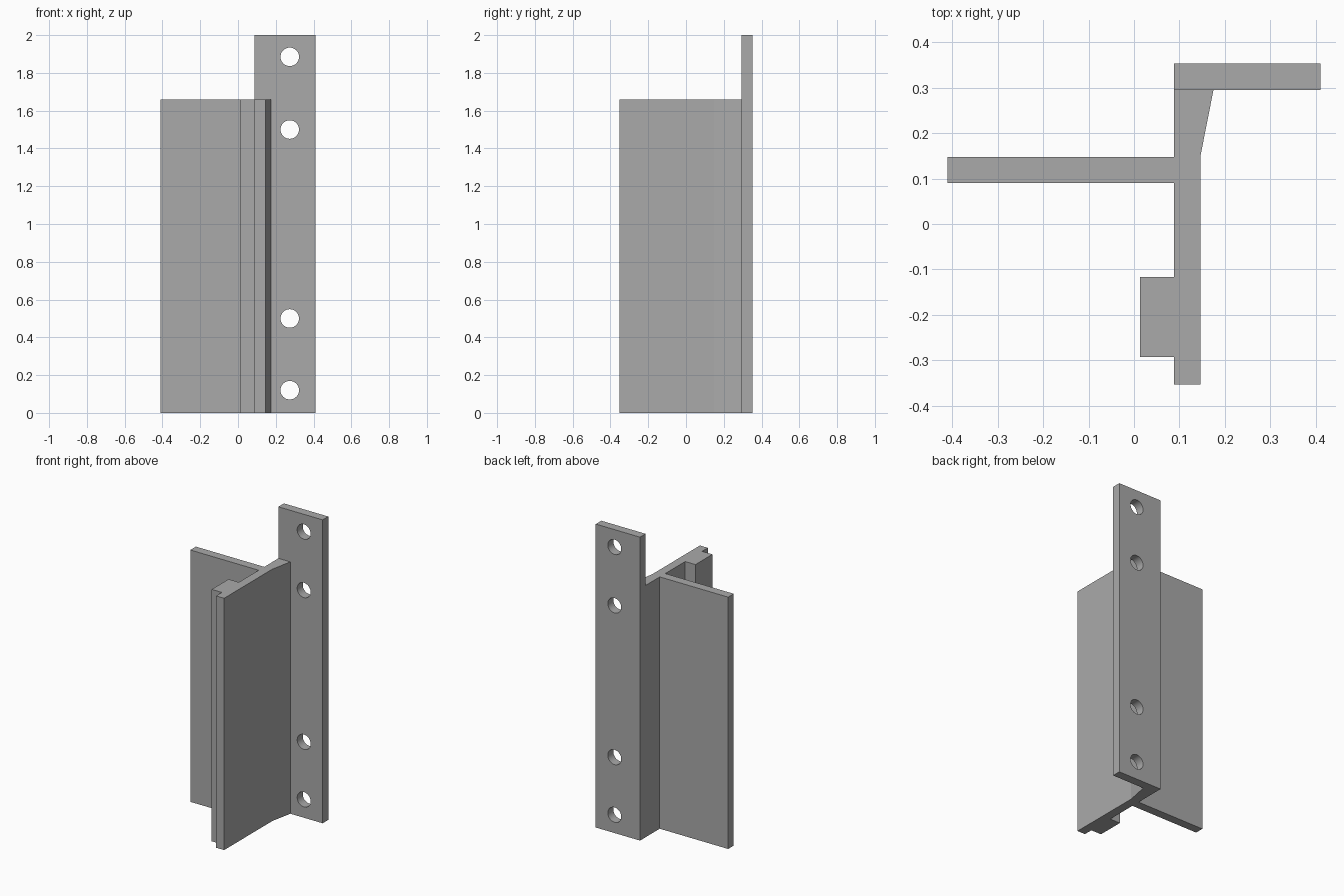
import bpy
import bmesh
from mathutils import Matrix

cube = bpy.data.objects.get("Cube")
if cube:
    bpy.data.objects.remove(cube, do_unlink=True)

grey = bpy.data.materials.new("plain grey")
grey.use_nodes = True
COLOUR = (0.4, 0.4, 0.4, 1)
grey.diffuse_color = COLOUR
grey.node_tree.nodes["Principled BSDF"].inputs["Base Color"].default_value = COLOUR


def add_object(name, bm):
    bmesh.ops.recalc_face_normals(bm, faces=bm.faces)
    mesh = bpy.data.meshes.new(name)
    bm.to_mesh(mesh)
    bm.free()
    mesh.materials.append(grey)
    obj = bpy.data.objects.new(name, mesh)
    bpy.context.collection.objects.link(obj)
    return obj


def extrude_profile(name, points, height):
    """Raise a plan outline from the ground to the given height."""
    bm = bmesh.new()
    face = bm.faces.new([bm.verts.new((x, y, 0)) for x, y in points])
    top = bmesh.ops.extrude_face_region(bm, geom=[face])["geom"]
    verts = [v for v in top if isinstance(v, bmesh.types.BMVert)]
    bmesh.ops.translate(bm, verts=verts, vec=(0, 0, height))
    return add_object(name, bm)


def combine(target, tool, operation):
    mod = target.modifiers.new(operation.lower(), "BOOLEAN")
    mod.operation = operation
    mod.solver = "EXACT"
    mod.object = tool
    bpy.context.view_layer.objects.active = target
    bpy.ops.object.modifier_apply(modifier=mod.name)
    bpy.data.objects.remove(tool, do_unlink=True)


# Key plan positions
WEB_L, WEB_R = 0.088, 0.146
PLATE_FRONT, PLATE_BACK = 0.295, 0.353
FIN_FRONT, FIN_BACK = 0.09, 0.148
SIDE = 0.411

# Web with side fin, raised pad and flared root
body = extrude_profile("web_and_fin", [
    (WEB_L, -PLATE_BACK), (WEB_R, -PLATE_BACK), (WEB_R, FIN_BACK),
    (0.175, PLATE_FRONT), (WEB_L, PLATE_FRONT), (WEB_L, FIN_BACK),
    (-SIDE, FIN_BACK), (-SIDE, FIN_FRONT), (WEB_L, FIN_FRONT),
    (WEB_L, -0.117), (0.013, -0.117), (0.013, -0.293), (WEB_L, -0.293),
], 1.66)

# Tall mounting plate
bracket = extrude_profile("mounting_bracket", [
    (WEB_L, PLATE_FRONT), (SIDE, PLATE_FRONT),
    (SIDE, PLATE_BACK), (WEB_L, PLATE_BACK),
], 2)

# Four screw holes
bm = bmesh.new()
for z in (0.12, 0.5, 1.5, 1.885):
    place = Matrix.Translation((0.274, 0.324, z)) @ Matrix.Rotation(1.570796, 4, "X")
    bmesh.ops.create_cone(bm, cap_ends=True, segments=48, radius1=0.049,
                          radius2=0.049, depth=0.2, matrix=place)
cutter = add_object("hole_cutter", bm)
cutter.hide_render = True
combine(bracket, cutter, "DIFFERENCE")
combine(bracket, body, "UNION")

# Smooth hole walls, crisp edges elsewhere
bpy.ops.object.select_all(action="DESELECT")
bracket.select_set(True)
bpy.context.view_layer.objects.active = bracket
bpy.ops.object.shade_smooth_by_angle(angle=0.15)
